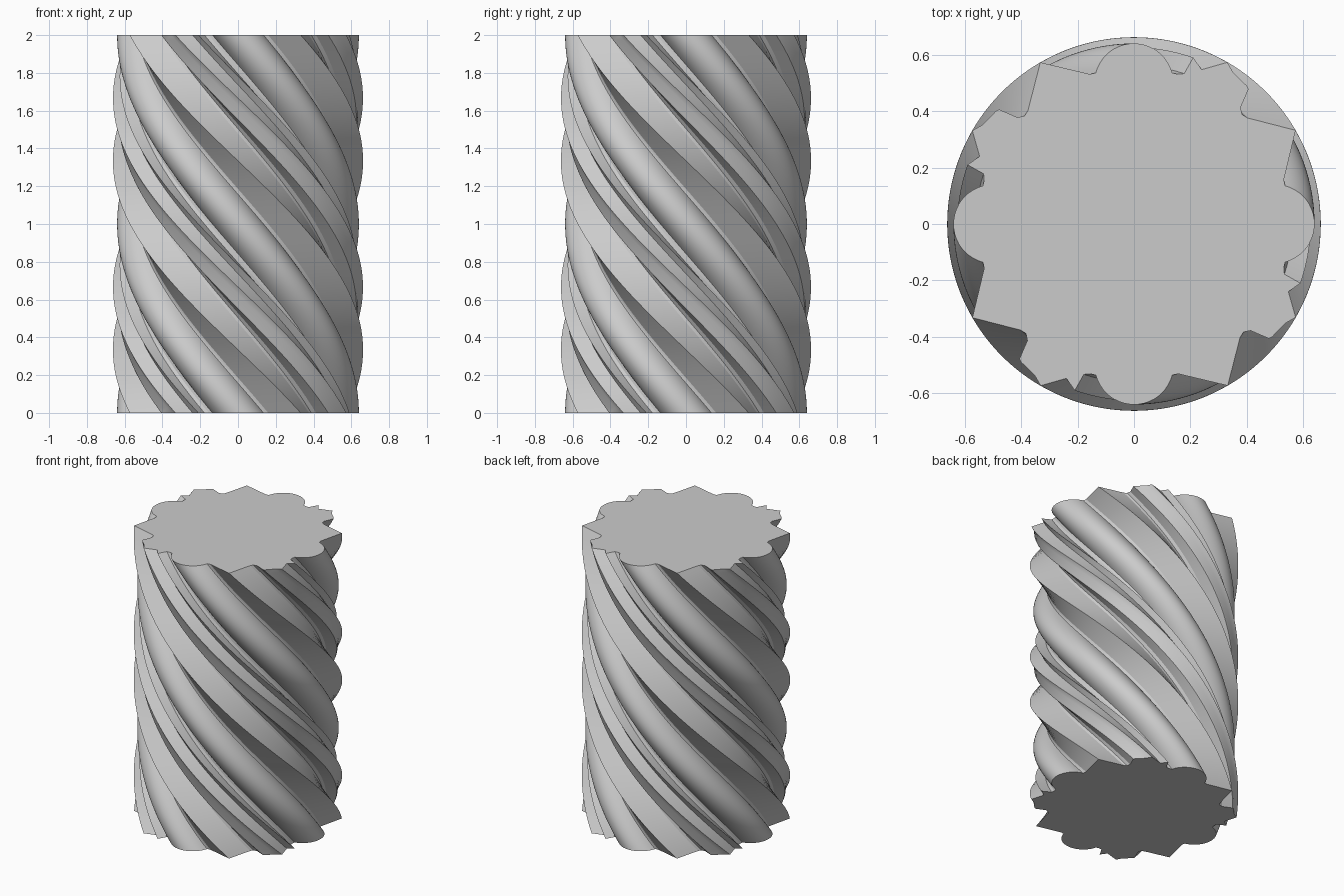
import bpy
import bmesh
import math
from mathutils import Matrix, Vector

cube = bpy.data.objects.get("Cube")
if cube:
    bpy.data.objects.remove(cube, do_unlink=True)

HEIGHT = 2.0
STEPS = 72

# Plain grey material
grey = bpy.data.materials.new("plain_grey")
grey.use_nodes = True
colour = (0.6, 0.6, 0.6, 1)
grey.diffuse_color = colour
grey.node_tree.nodes["Principled BSDF"].inputs["Base Color"].default_value = colour

# One quarter of the section: a rounded lobe, then a run of notches
quarter = []
for i in range(21):
    a = math.radians(-165 + 150 * i / 20)
    quarter.append((0.14 * math.cos(a), -0.5 + 0.14 * math.sin(a)))
quarter += [(0.145, -0.533), (0.16, -0.532), (0.332, -0.573), (0.376, -0.402),
            (0.388, -0.383), (0.413, -0.378), (0.478, -0.406), (0.49, -0.4),
            (0.535, -0.353), (0.573, -0.331), (0.547, -0.24), (0.59, -0.21),
            (0.533, -0.178), (0.531, -0.155)]

# Repeat the quarter four times around the axis
bm = bmesh.new()
ring = []
for k in range(4):
    turn = Matrix.Rotation(k * math.pi / 2, 3, 'Z')
    ring += [bm.verts.new(turn @ Vector((x, y, 0))) for x, y in quarter]
edges = [bm.edges.new((v, ring[(i + 1) % len(ring)])) for i, v in enumerate(ring)]

# Sweep the section upwards with a clockwise half turn
result = bmesh.ops.spin(bm, geom=ring + edges, cent=(0, 0, 0), axis=(0, 0, 1),
                        dvec=(0, 0, HEIGHT / STEPS), angle=-math.pi, steps=STEPS,
                        use_duplicate=False)

# Flat end caps
top_edges = [g for g in result["geom_last"] if isinstance(g, bmesh.types.BMEdge)]
bmesh.ops.contextual_create(bm, geom=edges)
bmesh.ops.contextual_create(bm, geom=top_edges)
bmesh.ops.recalc_face_normals(bm, faces=bm.faces)

mesh = bpy.data.meshes.new("twisted_column")
bm.to_mesh(mesh)
bm.free()
mesh.materials.append(grey)
column = bpy.data.objects.new("twisted_column", mesh)
bpy.context.collection.objects.link(column)

# Smooth flanks, crisp ridges
bpy.ops.object.select_all(action='DESELECT')
column.select_set(True)
bpy.context.view_layer.objects.active = column
bpy.ops.object.shade_smooth_by_angle(angle=math.radians(25))
